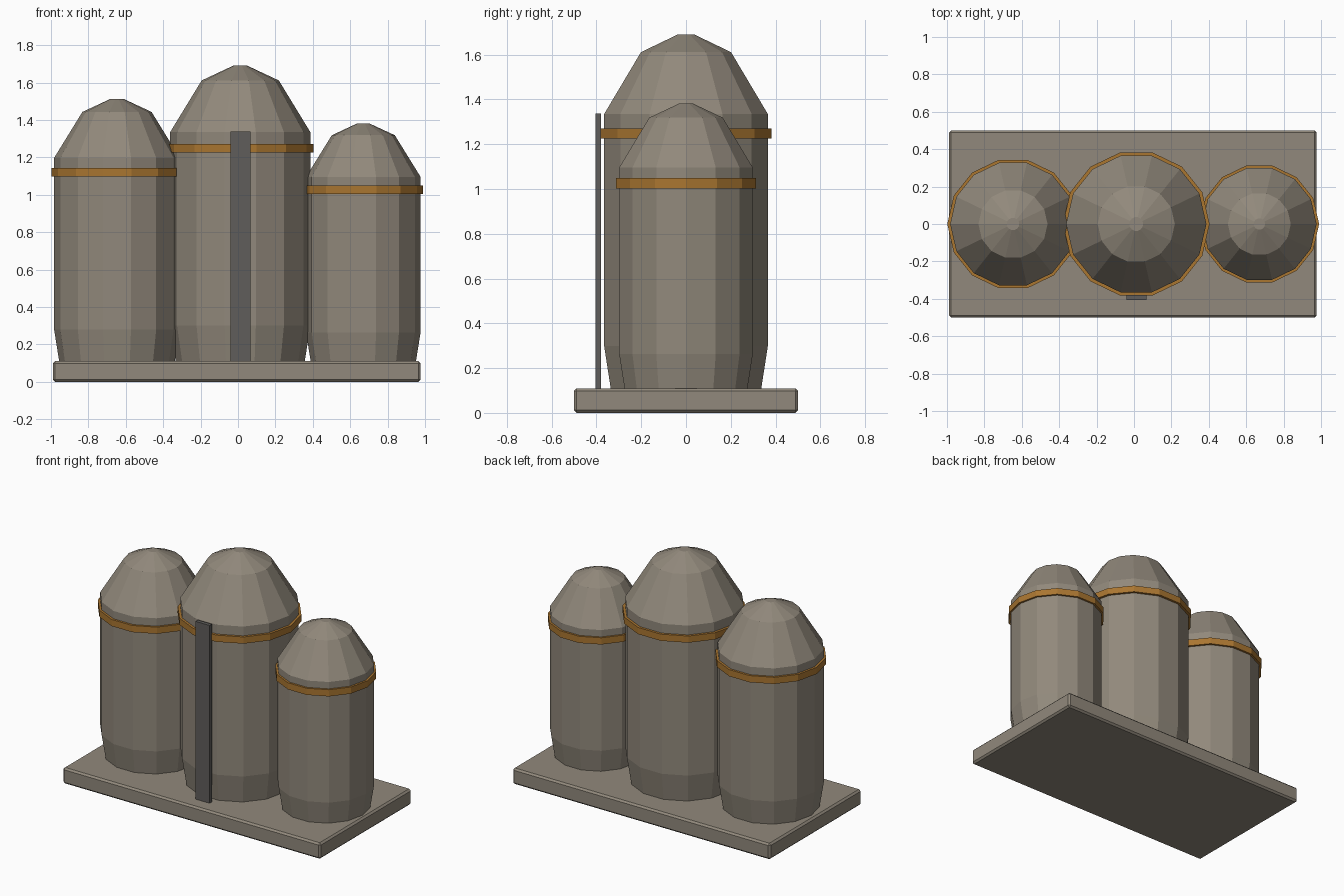
import bpy, bmesh, math

if "Cube" in bpy.data.objects:
    bpy.data.objects.remove(bpy.data.objects["Cube"])

SIDES = 14
GROUND = 0.11


def material(name, rgb):
    m = bpy.data.materials.new(name)
    m.diffuse_color = (*rgb, 1)
    m.use_nodes = True
    m.node_tree.nodes["Principled BSDF"].inputs["Base Color"].default_value = m.diffuse_color
    return m


CONCRETE = material("warm grey concrete", (0.285, 0.25, 0.2))
RUST = material("orange band", (0.40, 0.18, 0.03))
DARK = material("dark grey metal", (0.115, 0.11, 0.105))


def finish(name, bm, mat):
    bmesh.ops.recalc_face_normals(bm, faces=bm.faces)
    me = bpy.data.meshes.new(name)
    bm.to_mesh(me)
    bm.free()
    me.materials.append(mat)
    ob = bpy.data.objects.new(name, me)
    bpy.context.collection.objects.link(ob)
    return ob


def lathe(name, cx, profile, mat, closed=False):
    """Revolve (radius, z) points; closed joins last ring to first, otherwise ends are capped."""
    bm = bmesh.new()
    rings = []
    for r, z in profile:
        rings.append([bm.verts.new((cx + r * math.cos(2 * math.pi * i / SIDES),
                                    r * math.sin(2 * math.pi * i / SIDES), z))
                      for i in range(SIDES)])
    pairs = list(zip(rings, rings[1:]))
    if closed:
        pairs.append((rings[-1], rings[0]))
    else:
        bm.faces.new(rings[0])
        bm.faces.new(rings[-1])
    for a, b in pairs:
        for i in range(SIDES):
            j = (i + 1) % SIDES
            bm.faces.new((a[i], a[j], b[j], b[i]))
    return finish(name, bm, mat)


def box(name, lo, hi, mat, bevel=0):
    bm = bmesh.new()
    bmesh.ops.create_cube(bm, size=1)
    for v in bm.verts:
        v.co = [(l + h) / 2 + c * (h - l) for l, h, c in zip(lo, hi, v.co)]
    if bevel:
        bmesh.ops.bevel(bm, geom=bm.edges[:], offset=bevel, segments=1, affect='EDGES')
    return finish(name, bm, mat)


# Base slab
box("base_slab", (-0.99, -0.5, 0), (0.977, 0.5, GROUND), CONCRETE, 0.012)

# Three domed silos, each with a hoop band
for side, cx, r, h in (("left", -0.647, 0.336, 1.403),
                       ("middle", 0.012, 0.375, 1.58),
                       ("right", 0.67, 0.306, 1.272)):
    lathe(side + "_silo", cx,
          [(r * f, GROUND + h * t) for f, t in
           ((0.92, 0), (1, 0.12), (1, 0.775), (0.55, 0.95), (0.1, 1))], CONCRETE)
    zb = GROUND + h * 0.72
    lathe(side + "_band", cx,
          [(r * 0.99, zb - 0.023), (r * 1.045, zb - 0.023),
           (r * 1.045, zb + 0.023), (r * 0.99, zb + 0.023)], RUST, closed=True)

# Flat ladder strip on the front of the middle silo
box("ladder_strip", (-0.041, -0.405, GROUND), (0.067, -0.38, 1.337), DARK)

# Small pipe joining the middle and right silos
bm = bmesh.new()
bmesh.ops.create_cone(bm, cap_ends=True, segments=8, radius1=0.045, radius2=0.045, depth=0.3)
for v in bm.verts:
    x, y, z = v.co
    v.co = (0.375 + z, y, 1.02 + x)
finish("joining_pipe", bm, DARK)
